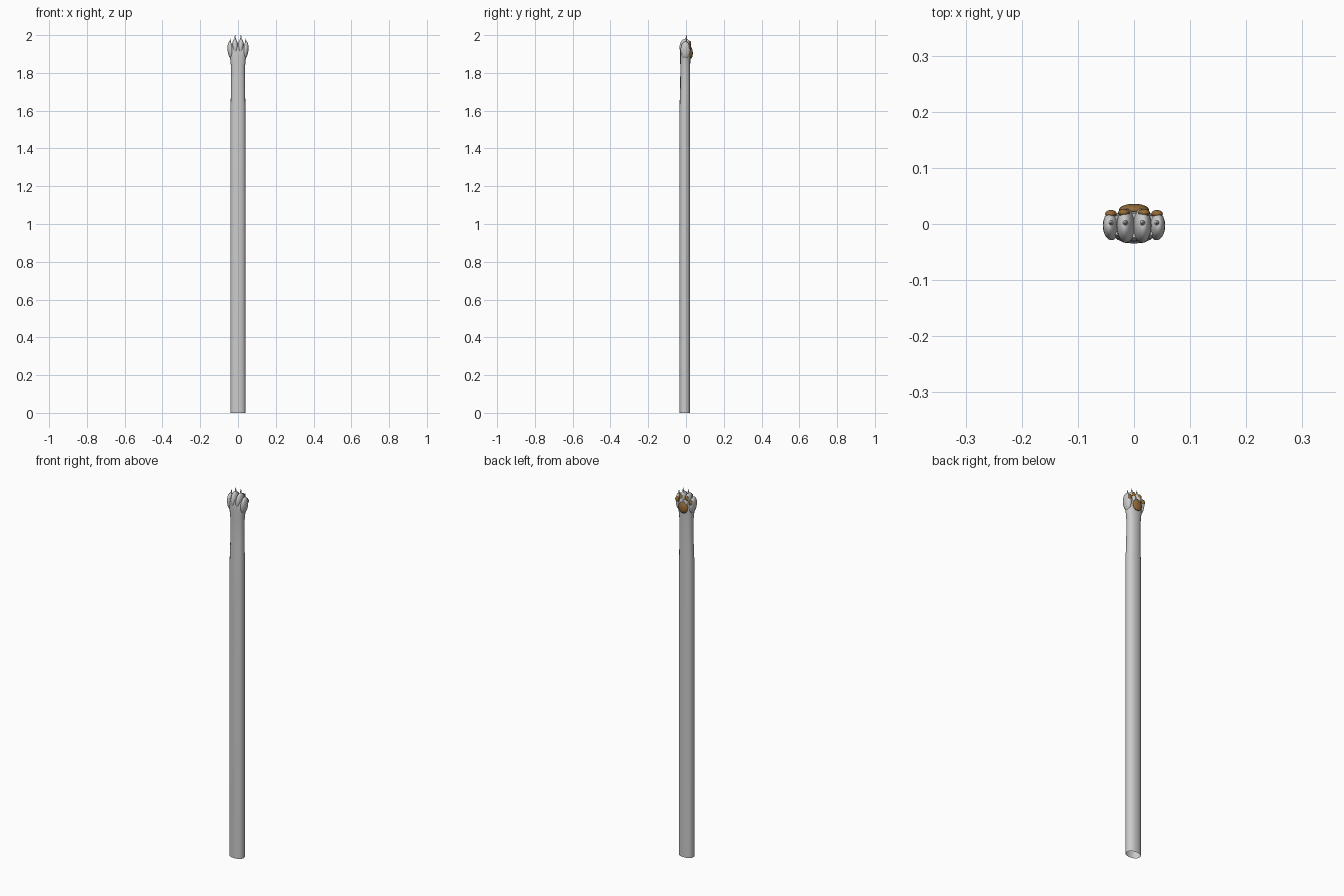
import bpy, bmesh, math
from mathutils import Matrix, Vector

if "Cube" in bpy.data.objects:
    bpy.data.objects.remove(bpy.data.objects["Cube"])

brown = bpy.data.materials.new("pad_brown")
brown.diffuse_color = (0.30, 0.15, 0.04, 1)
brown.use_nodes = True
brown.node_tree.nodes["Principled BSDF"].inputs["Base Color"].default_value = brown.diffuse_color


def finish(bm, name, mat=None, angle=50):
    bmesh.ops.recalc_face_normals(bm, faces=bm.faces)
    me = bpy.data.meshes.new(name)
    bm.to_mesh(me)
    bm.free()
    ob = bpy.data.objects.new(name, me)
    bpy.context.collection.objects.link(ob)
    if mat:
        me.materials.append(mat)
    bpy.ops.object.select_all(action='DESELECT')
    ob.select_set(True)
    bpy.context.view_layer.objects.active = ob
    bpy.ops.object.shade_smooth_by_angle(angle=math.radians(angle))
    return ob


def ellipsoid(name, centre, radii, tilt=0, mat=None):
    bm = bmesh.new()
    bmesh.ops.create_uvsphere(bm, u_segments=20, v_segments=14, radius=1)
    m = (Matrix.Translation(centre) @ Matrix.Rotation(tilt, 4, 'Y')
         @ Matrix.Diagonal((*radii, 1)))
    bm.transform(m)
    return finish(bm, name, mat)


# Leg and palm: lofted rings (z, half width, y front, y back), open at the bottom
rings = [(0, .040, -.035, .022), (1.60, .040, -.035, .022),
         (1.72, .037, -.031, .022), (1.83, .037, -.030, .022),
         (1.87, .041, -.031, .023), (1.90, .047, -.031, .024),
         (1.925, .050, -.030, .023), (1.945, .046, -.024, .019)]
N = 16
bm = bmesh.new()
loops = []
for z, w, y0, y1 in rings:
    loop = []
    for i in range(N):
        a = 2 * math.pi * i / N
        c, s = math.cos(a), math.sin(a)
        x = w * math.copysign(abs(c) ** 0.85, c)
        y = (y0 + y1) / 2 + (y1 - y0) / 2 * math.copysign(abs(s) ** 0.85, s)
        loop.append(bm.verts.new((x, y, z)))
    loops.append(loop)
for a, b in zip(loops, loops[1:]):
    for i in range(N):
        j = (i + 1) % N
        bm.faces.new((a[i], a[j], b[j], b[i]))
bm.faces.new(loops[-1])
finish(bm, "leg")

# Toes, claws and toe pads, mirrored left and right
toes = [("inner", .0145, 1.935, (.0165, .031, .046), .06, 2.0, (.018, .020, 1.957)),
        ("outer", .040, 1.920, (.0150, .026, .046), .10, 1.982, (.041, .018, 1.938))]
for side, sx in (("left", -1), ("right", 1)):
    for kind, x, z, rad, tilt, tip, pad in toes:
        ellipsoid(f"{kind}_toe_{side}", (sx * x, -.003, z), rad, sx * tilt)
        bm = bmesh.new()
        bmesh.ops.create_cone(bm, cap_ends=True, segments=10, radius1=.007,
                              radius2=.0012, depth=.036)
        bm.transform(Matrix.Translation((sx * (x + .001), .002, tip - .018)))
        finish(bm, f"{kind}_claw_{side}")
        ellipsoid(f"{kind}_toe_pad_{side}", (sx * pad[0], pad[1], pad[2]),
                  (.0105, .007, .014), sx * tilt, brown)

# Main palm pad on the back
ellipsoid("palm_pad", (0, .025, 1.905), (.027, .011, .030), 0, brown)
